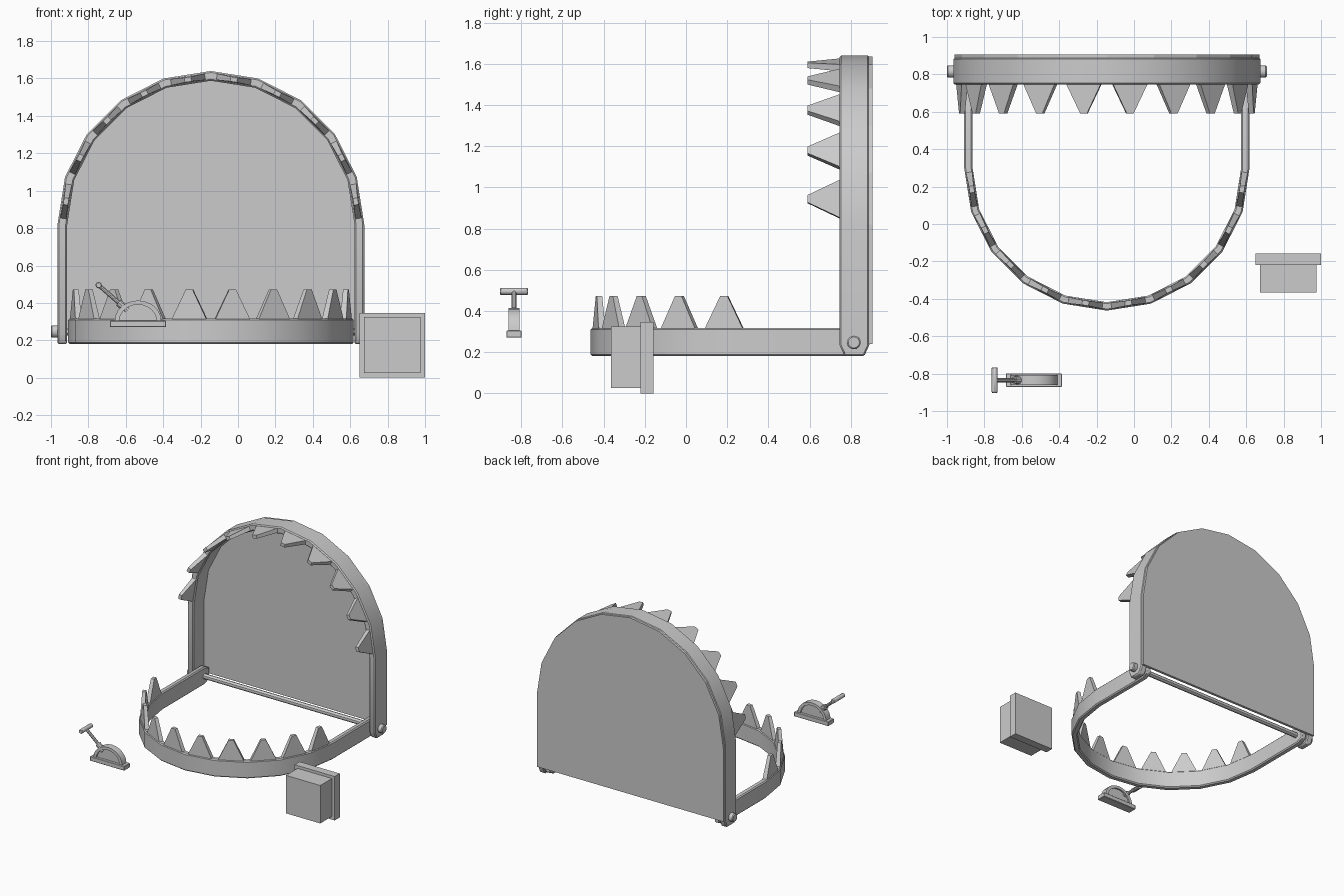
import bpy, bmesh
from math import sin, cos, pi, radians
from mathutils import Vector

if "Cube" in bpy.data.objects:
    bpy.data.objects.remove(bpy.data.objects["Cube"])

CX = -0.145   # centre line of the jaws
SEG = 10      # segments in each half-round jaw


def make(name, verts, faces, bevel=0, smooth=False):
    me = bpy.data.meshes.new(name)
    bm = bmesh.new()
    vs = [bm.verts.new(v) for v in verts]
    for f in faces:
        bm.faces.new([vs[i] for i in f])
    bmesh.ops.recalc_face_normals(bm, faces=bm.faces)
    bm.to_mesh(me)
    bm.free()
    ob = bpy.data.objects.new(name, me)
    bpy.context.collection.objects.link(ob)
    if bevel:
        m = ob.modifiers.new("bevel", 'BEVEL')
        m.width, m.segments, m.limit_method = bevel, 1, 'ANGLE'
    if smooth:
        bpy.ops.object.select_all(action='DESELECT')
        ob.select_set(True)
        bpy.context.view_layer.objects.active = ob
        bpy.ops.object.shade_smooth_by_angle(angle=radians(30))
    return ob


def loft(name, rings, **kw):
    """Skin a list of equal-length closed rings and cap both ends."""
    n = len(rings[0])
    verts = [p for r in rings for p in r]
    faces = [(a * n + i, a * n + (i + 1) % n, (a + 1) * n + (i + 1) % n, (a + 1) * n + i)
             for a in range(len(rings) - 1) for i in range(n)]
    faces += [tuple(range(n)), tuple(range(len(verts) - n, len(verts)))]
    return make(name, verts, faces, **kw)


def box(name, x, y, z, bevel=0):
    ring = lambda h: [(x[0], y[0], h), (x[1], y[0], h), (x[1], y[1], h), (x[0], y[1], h)]
    return loft(name, [ring(z[0]), ring(z[1])], bevel=bevel)


def rod(name, a, b, r, n=12, r2=None, bevel=0):
    a, b = Vector(a), Vector(b)
    q = (b - a).to_track_quat('Z', 'Y')
    ring = lambda c, s: [c + q @ Vector((s * cos(2 * pi * i / n), s * sin(2 * pi * i / n), 0))
                         for i in range(n)]
    return loft(name, [ring(a, r), ring(b, r2 or r)], bevel=bevel, smooth=True)


def jaw(prefix, place, R, t, vc, vend, w0, w1):
    """Half-round band with straight legs and a row of teeth.
    u runs across, v along the legs to the crown, w in the biting direction."""
    st = []
    legs = [(vend, 0.025), (vend + 0.055, 0)]
    for v, c in legs:
        st.append(((R, v), (R - t, v), c))
    for i in range(SEG + 1):
        a = pi * i / SEG
        st.append(((R * cos(a), vc + R * sin(a)),
                   ((R - t) * cos(a), vc + (R - t) * sin(a)), 0))
    for v, c in reversed(legs):
        st.append(((-R, v), (t - R, v), c))
    rings = [[place(*o, w0 + c), place(*o, w1 - c), place(*i, w1 - c), place(*i, w0 + c)]
             for o, i, c in st]
    loft(prefix + "_jaw_band", rings, bevel=0.008, smooth=True)
    # teeth, one on each segment
    for k in range(SEG):
        a = pi * (k + 0.5) / SEG
        rm = (R - t / 2) * cos(pi / SEG / 2)

        def ring(half, th, w):
            return [place(rm * cos(a) + d * cos(a) - s * sin(a),
                          vc + rm * sin(a) + d * sin(a) + s * cos(a), w)
                    for s, d in ((-half, -th), (half, -th), (half, th), (-half, th))]
        loft(f"{prefix}_tooth_{k + 1}", [ring(0.095, 0.017, w1 - 0.006), ring(0.018, 0.013, w1 + 0.155)])


# jaws
jaw("upper", lambda u, v, w: (CX + u, -w, v), 0.82, 0.052, 0.82, 0.18, -0.89, -0.745)
jaw("lower", lambda u, v, w: (CX + u, -v, w), 0.763, 0.045, -0.30, -0.88, 0.18, 0.317)

# back plate closing the upper jaw
outline = [(0.815, 0.24)] + [(0.815 * cos(pi * i / SEG), 0.82 + 0.815 * sin(pi * i / SEG))
                             for i in range(SEG + 1)] + [(-0.815, 0.24)]
loft("back_plate", [[(CX + x, y, z) for x, z in outline] for y in (0.885, 0.905)])

# hinge rod and its end caps
PY, PZ = 0.815, 0.247
rod("hinge_rod", (CX - 0.83, PY, PZ), (CX + 0.83, PY, PZ), 0.02)
for side, s in (("left", -1), ("right", 1)):
    rod(side + "_hinge_cap", (CX + s * 0.815, PY, PZ), (CX + s * 0.855, PY, PZ), 0.033, 16, bevel=0.006)

# block with a wider flange
box("block_body", (0.675, 0.975), (-0.365, -0.215), (0.025, 0.325))
box("block_flange", (0.65, 1.0), (-0.22, -0.157), (0.0, 0.347))

# lever base and half-round housing with recessed faces
LX, LY = -0.535, -0.835
box("lever_base", (LX - 0.15, LX + 0.15), (LY - 0.036, LY + 0.036), (0.27, 0.305), bevel=0.003)


def half(r, y):
    return [(LX + r * cos(pi * i / 12), y, 0.303 + 0.88 * r * sin(pi * i / 12)) for i in range(13)]


loft("lever_housing", [half(0.1, LY - 0.015), half(0.1, LY - 0.027), half(0.125, LY - 0.027),
                       half(0.125, LY + 0.027), half(0.1, LY + 0.027), half(0.1, LY + 0.015)], smooth=True)

# lever arm, collar and cross handle
top = (-0.745, LY, 0.495)
rod("lever_collar", (-0.59, LY, 0.36), (-0.64, LY, 0.402), 0.021, 10)
rod("lever_arm", (-0.59, LY, 0.36), top, 0.012, 10)
rod("lever_handle", (top[0], LY - 0.068, top[2]), (top[0], LY + 0.068, top[2]), 0.017, 12, bevel=0.004)
